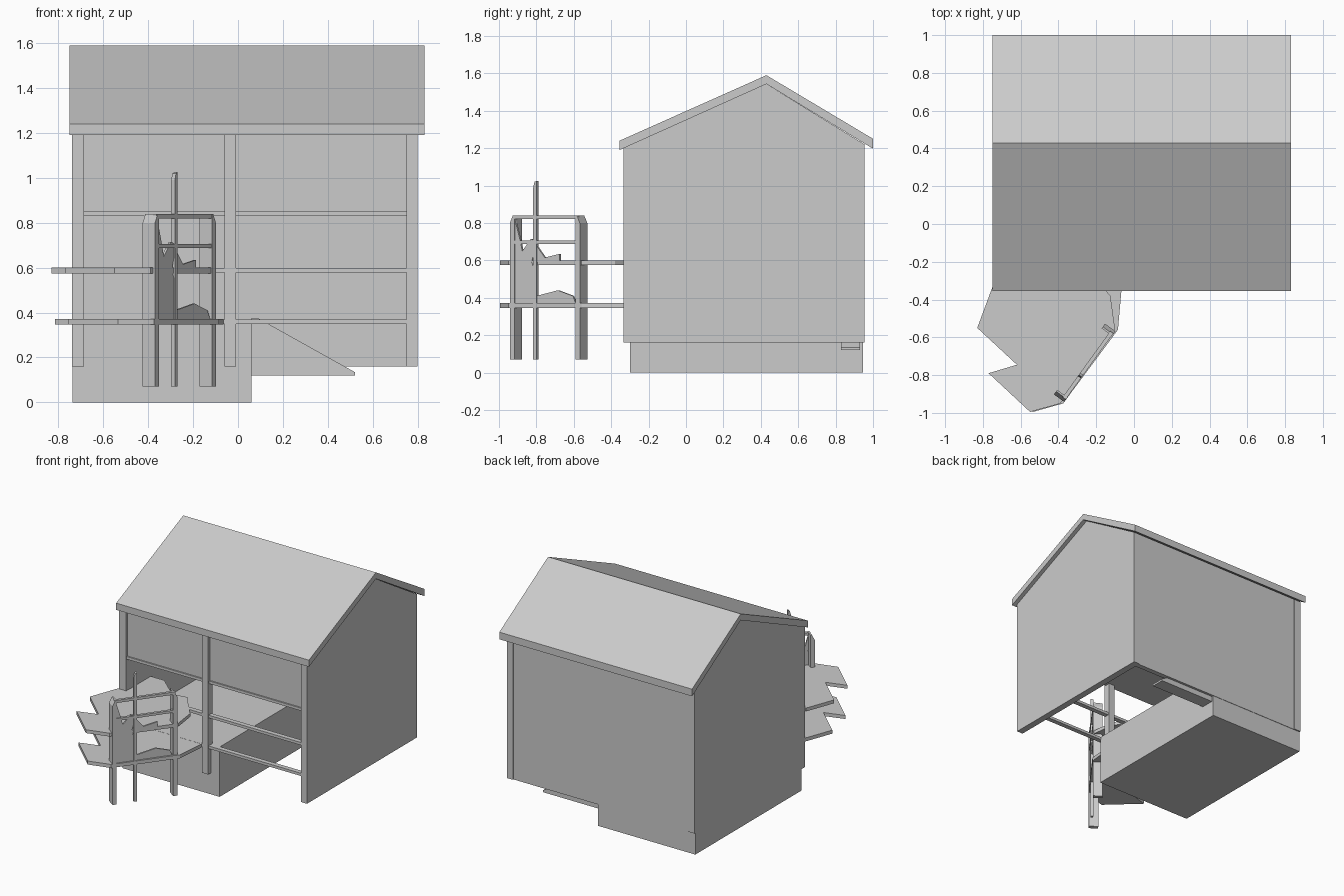
import bpy, bmesh, math
from mathutils import Vector

cube = bpy.data.objects.get("Cube")
if cube:
    bpy.data.objects.remove(cube, do_unlink=True)

grey = bpy.data.materials.new("plain grey")
grey.use_nodes = True
GREY = (0.6, 0.6, 0.6, 1)
grey.diffuse_color = GREY
grey.node_tree.nodes["Principled BSDF"].inputs["Base Color"].default_value = GREY


def prism(name, points, sweep):
    """Extrude a flat 3D outline along the sweep vector."""
    bm = bmesh.new()
    face = bm.faces.new([bm.verts.new(p) for p in points])
    ext = bmesh.ops.extrude_face_region(bm, geom=[face])
    moved = [g for g in ext["geom"] if isinstance(g, bmesh.types.BMVert)]
    bmesh.ops.translate(bm, verts=moved, vec=Vector(sweep))
    bmesh.ops.recalc_face_normals(bm, faces=bm.faces)
    mesh = bpy.data.meshes.new(name)
    bm.to_mesh(mesh)
    bm.free()
    mesh.materials.append(grey)
    obj = bpy.data.objects.new(name, mesh)
    bpy.context.collection.objects.link(obj)
    return obj


def box(name, x, y, z):
    outline = [(x[0], y[0], z[0]), (x[1], y[0], z[0]),
               (x[1], y[1], z[0]), (x[0], y[1], z[0])]
    return prism(name, outline, (0, 0, z[1] - z[0]))


def side_profile(name, yz, x0, x1):
    return prism(name, [(x0, y, z) for y, z in yz], (x1 - x0, 0, 0))


def slab(name, xy, z0, z1, dx=0):
    return prism(name, [(x + dx, y, z0) for x, y in xy], (0, 0, z1 - z0))


# Roof with two unequal slopes
roof = [(-0.355, 1.19), (-0.355, 1.24), (0.43, 1.59), (1, 1.25), (1, 1.197), (0.43, 1.543)]
side_profile("roof", roof, -0.75, 0.83)

# Gable walls, back wall and base
gable = [(-0.335, 0.16), (0.955, 0.16), (0.955, 1.22), (0.43, 1.543), (-0.335, 1.2)]
side_profile("right_gable_wall", gable, -0.74, -0.685)
side_profile("left_gable_wall", gable, 0.75, 0.8)
box("back_wall", (-0.685, 0.75), (0.91, 0.948), (0.16, 1.225))
box("base_block", (-0.738, 0.06), (-0.3, 0.945), (0, 0.37))

# Upper floor, front panel, post and beams
box("upper_floor", (-0.685, 0.75), (-0.325, 0.91), (0.83, 0.85))
box("front_panel", (-0.685, 0.75), (-0.315, -0.29), (0.85, 1.205))
box("middle_post", (-0.06, -0.01), (-0.335, -0.285), (0.16, 1.2))
for name, z in (("lower_beam", 0.35), ("upper_beam", 0.578)):
    box(name, (-0.685, 0.75), (-0.33, -0.295), (z, z + 0.02))

# Ramp beside the base
ramp = [(0.06, 0.12), (0.52, 0.12), (0.52, 0.135), (0.09, 0.375), (0.06, 0.375)]
prism("ramp", [(x, 0.83, z) for x, z in ramp], (0, 0.1, 0))

# Jagged balcony decks
outer = [(-0.75, -0.335), (-0.83, -0.55), (-0.62, -0.745), (-0.77, -0.79),
         (-0.55, -0.995), (-0.39, -0.95), (-0.1, -0.56)]
slab("upper_deck", outer + [(-0.125, -0.38), (-0.165, -0.335), (-0.29, -0.18),
                            (-0.4, -0.2), (-0.57, -0.05), (-0.68, -0.05), (-0.68, -0.335)],
     0.575, 0.6)
slab("lower_deck", outer + [(-0.08, -0.335)], 0.346, 0.372, 0.015)

# Slanted screen: positions along it (t), across it (n) and up (z)
start, end = Vector((-0.388, -0.91, 0)), Vector((-0.135, -0.56, 0))
length = (end - start).length
along = (end - start).normalized()
across = Vector((along.y, -along.x, 0))


def screen(name, tz, n0, n1):
    pts = [start + along * t + across * n0 + Vector((0, 0, z)) for t, z in tz]
    return prism(name, pts, across * (n1 - n0))


def on_y(yz):
    return [((y - start.y) / along.y, z) for y, z in yz]


# Screen posts with chamfered outer corners
post = [(-0.015, 0.07), (0.015, 0.07), (0.015, 0.84), (0.005, 0.84), (-0.015, 0.8)]
screen("screen_front_post", post, -0.034, 0.034)
screen("screen_back_post", [(length - t, z) for t, z in post], -0.034, 0.034)
mid = length * 0.345
screen("screen_tall_post", [(mid - 0.011, 0.07), (mid + 0.011, 0.07), (mid + 0.011, 1.025),
                            (mid - 0.002, 1.02), (mid - 0.011, 0.99)], 0.012, 0.032)

# Screen rails
for name, z0, z1 in (("screen_top_rail", 0.82, 0.84), ("screen_middle_rail", 0.687, 0.705)):
    screen(name, [(0, z0), (length, z0), (length, z1), (0, z1)], 0.012, 0.032)

# Jagged infill plates
screen("screen_tall_plate", on_y([(-0.9, 0.36), (-0.785, 0.36), (-0.785, 0.52), (-0.81, 0.59),
                                  (-0.785, 0.7), (-0.815, 0.715), (-0.86, 0.65),
                                  (-0.87, 0.7), (-0.9, 0.82)]), 0.014, 0.026)
screen("screen_upper_plate", on_y([(-0.785, 0.59), (-0.66, 0.59), (-0.66, 0.635),
                                   (-0.74, 0.615), (-0.785, 0.68)]), 0.014, 0.026)
screen("screen_lower_plate", on_y([(-0.785, 0.36), (-0.57, 0.36), (-0.59, 0.41),
                                   (-0.67, 0.44), (-0.785, 0.41)]), 0.014, 0.026)
